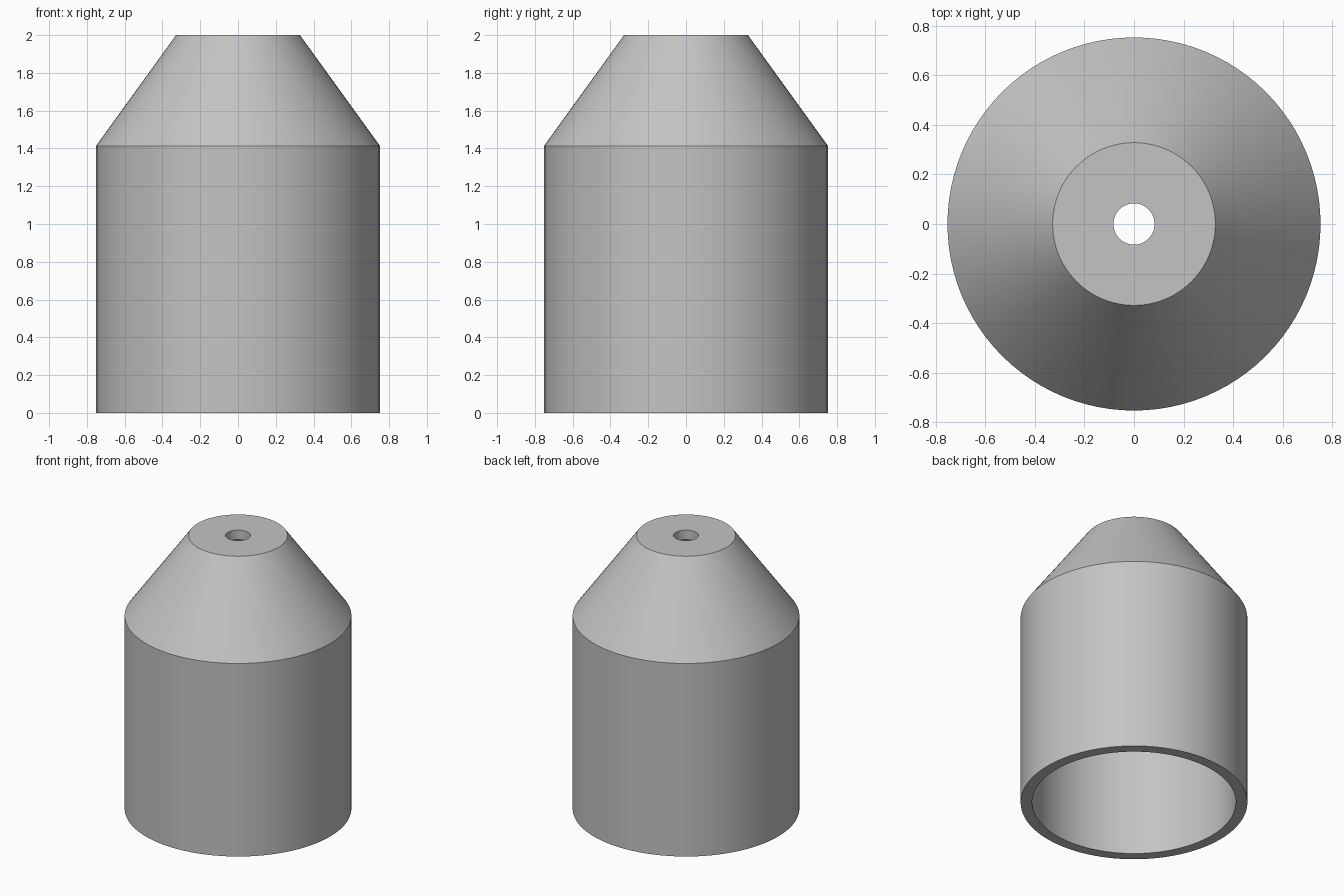
import bpy
import bmesh
from math import radians, tau
from mathutils import Matrix, Vector

cube = bpy.data.objects.get("Cube")
if cube:
    bpy.data.objects.remove(cube, do_unlink=True)

SIDES = 96

# Plain grey finish
grey = bpy.data.materials.new("light_grey")
grey.use_nodes = True
colour = (0.55, 0.55, 0.55, 1)
grey.diffuse_color = colour
grey.node_tree.nodes["Principled BSDF"].inputs["Base Color"].default_value = colour


def lathe(name, profile):
    """Revolve a closed (radius, height) profile around the z axis."""
    bm = bmesh.new()
    rings = []
    for i in range(SIDES):
        turn = Matrix.Rotation(tau * i / SIDES, 3, "Z")
        rings.append([bm.verts.new(turn @ Vector((r, 0, z))) for r, z in profile])
    count = len(profile)
    for i in range(SIDES):
        a, b = rings[i], rings[(i + 1) % SIDES]
        for j in range(count):
            k = (j + 1) % count
            bm.faces.new((a[j], b[j], b[k], a[k]))
    bmesh.ops.recalc_face_normals(bm, faces=bm.faces)
    mesh = bpy.data.meshes.new(name)
    bm.to_mesh(mesh)
    bm.free()
    mesh.materials.append(grey)
    obj = bpy.data.objects.new(name, mesh)
    bpy.context.collection.objects.link(obj)
    bpy.ops.object.select_all(action="DESELECT")
    obj.select_set(True)
    bpy.context.view_layer.objects.active = obj
    bpy.ops.object.shade_smooth_by_angle(angle=radians(25))
    return obj


# Hollow body: outer wall, cone, flat top with a hole, and the inner wall
lathe("hollow_cone_topped_shell", [
    (0.752, 0), (0.752, 1.413), (0.328, 2), (0.083, 2),
    (0.083, 1.93), (0.28, 1.93), (0.676, 1.39), (0.676, 0),
])
